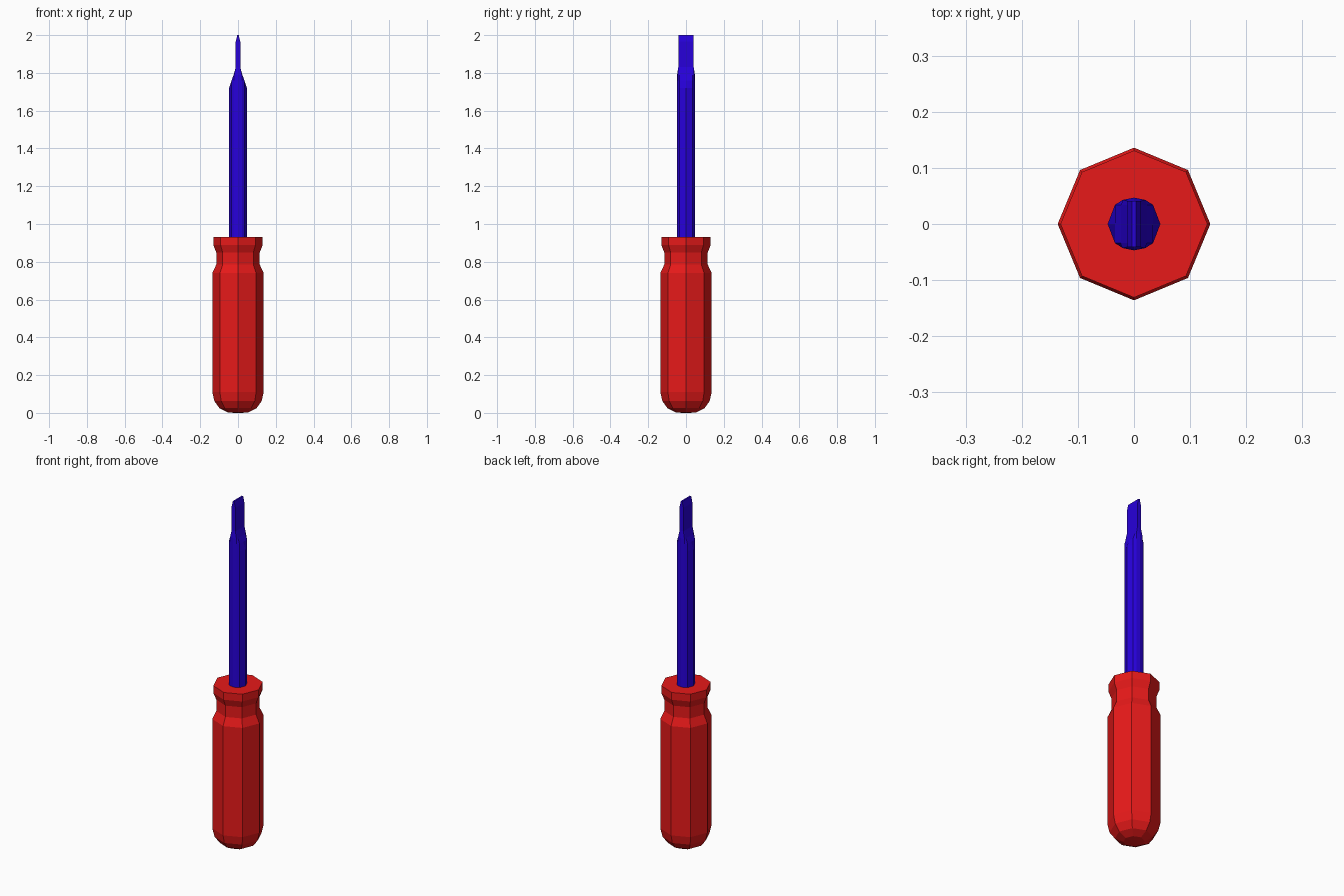
import bpy, bmesh, math

if "Cube" in bpy.data.objects:
    bpy.data.objects.remove(bpy.data.objects["Cube"])


def material(name, rgb):
    m = bpy.data.materials.new(name)
    m.diffuse_color = (*rgb, 1)
    m.use_nodes = True
    m.node_tree.nodes["Principled BSDF"].inputs["Base Color"].default_value = m.diffuse_color
    return m


def loft(name, rings, mat):
    """Skin a stack of equal-length point rings and cap both ends."""
    bm = bmesh.new()
    loops = [[bm.verts.new(p) for p in ring] for ring in rings]
    n = len(loops[0])
    for a, b in zip(loops, loops[1:]):
        for i in range(n):
            j = (i + 1) % n
            bm.faces.new((a[i], a[j], b[j], b[i]))
    bm.faces.new(loops[0][::-1])
    bm.faces.new(loops[-1])
    bmesh.ops.remove_doubles(bm, verts=bm.verts, dist=1e-5)
    bmesh.ops.recalc_face_normals(bm, faces=bm.faces)
    me = bpy.data.meshes.new(name)
    bm.to_mesh(me)
    bm.free()
    me.materials.append(mat)
    ob = bpy.data.objects.new(name, me)
    bpy.context.collection.objects.link(ob)
    return ob


red = material("red_plastic", (0.8, 0.01, 0.01))
blue = material("blue_metal", (0.02, 0.0, 0.7))

# Handle: octagonal grip with rounded base, neck and collar (radius, z)
profile = [(0.055, 0.003), (0.098, 0.025), (0.125, 0.062), (0.136, 0.11),
           (0.136, 0.74), (0.115, 0.785), (0.115, 0.85), (0.131, 0.89), (0.131, 0.932)]
profile.insert(0, (0.02, 0.0))
loft("handle", [[(r * math.cos(k * math.pi / 4), r * math.sin(k * math.pi / 4), z)
                 for k in range(8)] for r, z in profile], red)

# Shaft cross-section: one quarter mirrored round to a closed loop
quarter = [(0.047, 0), (0.034, 0.034), (0.02, 0.043), (0, 0.047)]
half = quarter + [(-x, y) for x, y in quarter[-2::-1]]
section = half + [(x, -y) for x, y in half[-2:0:-1]]


def clamp(v, lim):
    return max(-lim, min(lim, v))


# Shaft flattening into the blade: (z, half thickness, half width)
stations = [(0.90, 0.047, 0.047), (1.72, 0.047, 0.047), (1.76, 0.034, 0.047),
            (1.79, 0.023, 0.047), (1.83, 0.012, 0.041), (1.965, 0.012, 0.041),
            (2.0, 0.004, 0.041)]
loft("shaft_and_blade", [[(clamp(x, t), clamp(y, w), z) for x, y in section]
                         for z, t, w in stations], blue)
